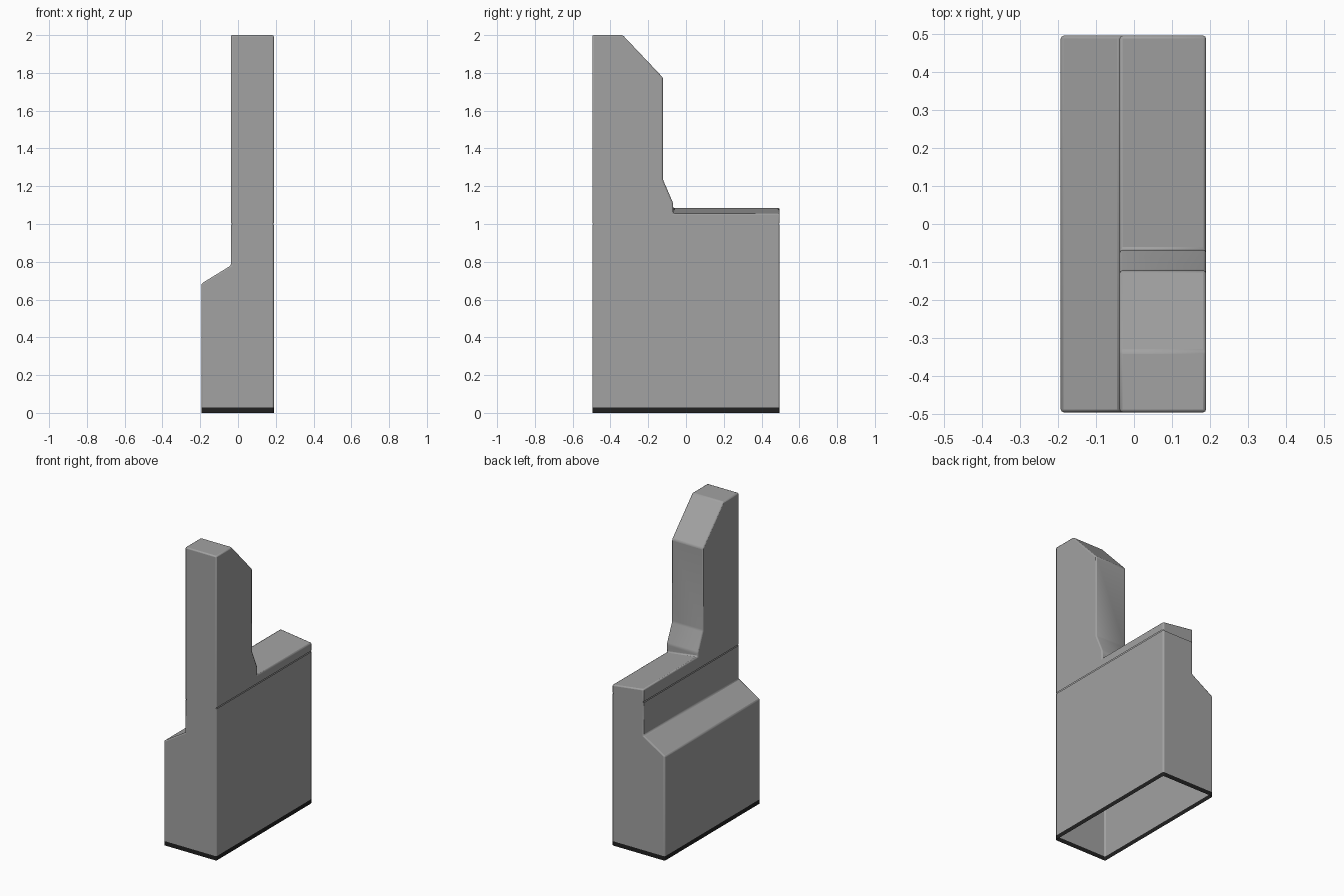
import bpy, bmesh

if "Cube" in bpy.data.objects:
    bpy.data.objects.remove(bpy.data.objects["Cube"])

X0, XS, X1, Y = -0.193, -0.038, 0.19, 0.496   # left, shoulder, right, half depth


def material(name, value):
    m = bpy.data.materials.new(name)
    m.diffuse_color = (value, value, value, 1)
    m.use_nodes = True
    m.node_tree.nodes["Principled BSDF"].inputs["Base Color"].default_value = m.diffuse_color
    return m


grey = material("mid grey", 0.36)
dark = material("near black", 0.015)


def prism(points, lo, hi):
    """Closed prism: each point function gives the outline at either end."""
    bm = bmesh.new()
    a = [bm.verts.new(p(lo)) for p in points]
    b = [bm.verts.new(p(hi)) for p in points]
    n = len(points)
    bm.faces.new(a)
    bm.faces.new(b[::-1])
    for i in range(n):
        bm.faces.new((a[i], b[i], b[(i + 1) % n], a[(i + 1) % n]))
    bmesh.ops.recalc_face_normals(bm, faces=bm.faces[:])
    return bm


def open_at(bm, *heights):
    """Remove the flat faces lying at the given heights."""
    gone = [f for f in bm.faces if any(
        all(abs(v.co.z - h) < 1e-4 for v in f.verts) for h in heights)]
    bmesh.ops.delete(bm, geom=gone, context='FACES')


def finish(name, bm, bevel=0.008):
    me = bpy.data.meshes.new(name)
    bm.to_mesh(me)
    bm.free()
    ob = bpy.data.objects.new(name, me)
    bpy.context.collection.objects.link(ob)
    me.materials.append(grey)
    me.materials.append(dark)
    if bevel:
        mod = ob.modifiers.new("soft edges", 'BEVEL')
        mod.width = bevel
        mod.segments = 2
        mod.limit_method = 'ANGLE'
        mod.angle_limit = 0.3
    bpy.context.view_layer.objects.active = ob
    ob.select_set(True)
    bpy.ops.object.shade_smooth_by_angle(angle=0.6)
    ob.select_set(False)


# Lower housing: stepped section run front to back, hollow from below
section = [(X0, 0), (X1, 0), (X1, 0.997), (XS, 0.997), (XS, 0.78), (X0, 0.685)]
bm = prism([lambda y, p=p: (p[0], y, p[1]) for p in section], -Y, Y)
open_at(bm, 0, 0.997)
# Dark rim along the bottom
bmesh.ops.bisect_plane(bm, geom=bm.verts[:] + bm.edges[:] + bm.faces[:],
                       plane_co=(0, 0, 0.028), plane_no=(0, 0, 1))
for f in bm.faces:
    f.material_index = int(f.calc_center_median().z < 0.028)
finish("lower_housing", bm)

# Upper tower and rear ledge; the third value tilts the ledge sideways
outline = [(-Y, 1.003, 0), (Y, 1.003, 0), (Y, 1.07, 0.015), (-0.068, 1.07, 0.015),
           (-0.068, 1.11, 0), (-0.122, 1.235, 0), (-0.122, 1.775, 0),
           (-0.335, 2, 0), (-Y, 2, 0)]
bm = prism([lambda x, p=p: (x, p[0], p[1] + (p[2] if x < 0 else -p[2]))
            for p in outline], XS, X1)
open_at(bm, 1.003)
finish("upper_tower", bm)

# Recessed seam between the two halves
g = 0.006
ring = [(XS + g, 0.985), (X1 - g, 0.985), (X1 - g, 1.015), (XS + g, 1.015)]
bm = prism([lambda y, p=p: (p[0], y, p[1]) for p in ring], -Y + g, Y - g)
open_at(bm, 0.985, 1.015)
finish("seam_groove", bm, 0)
